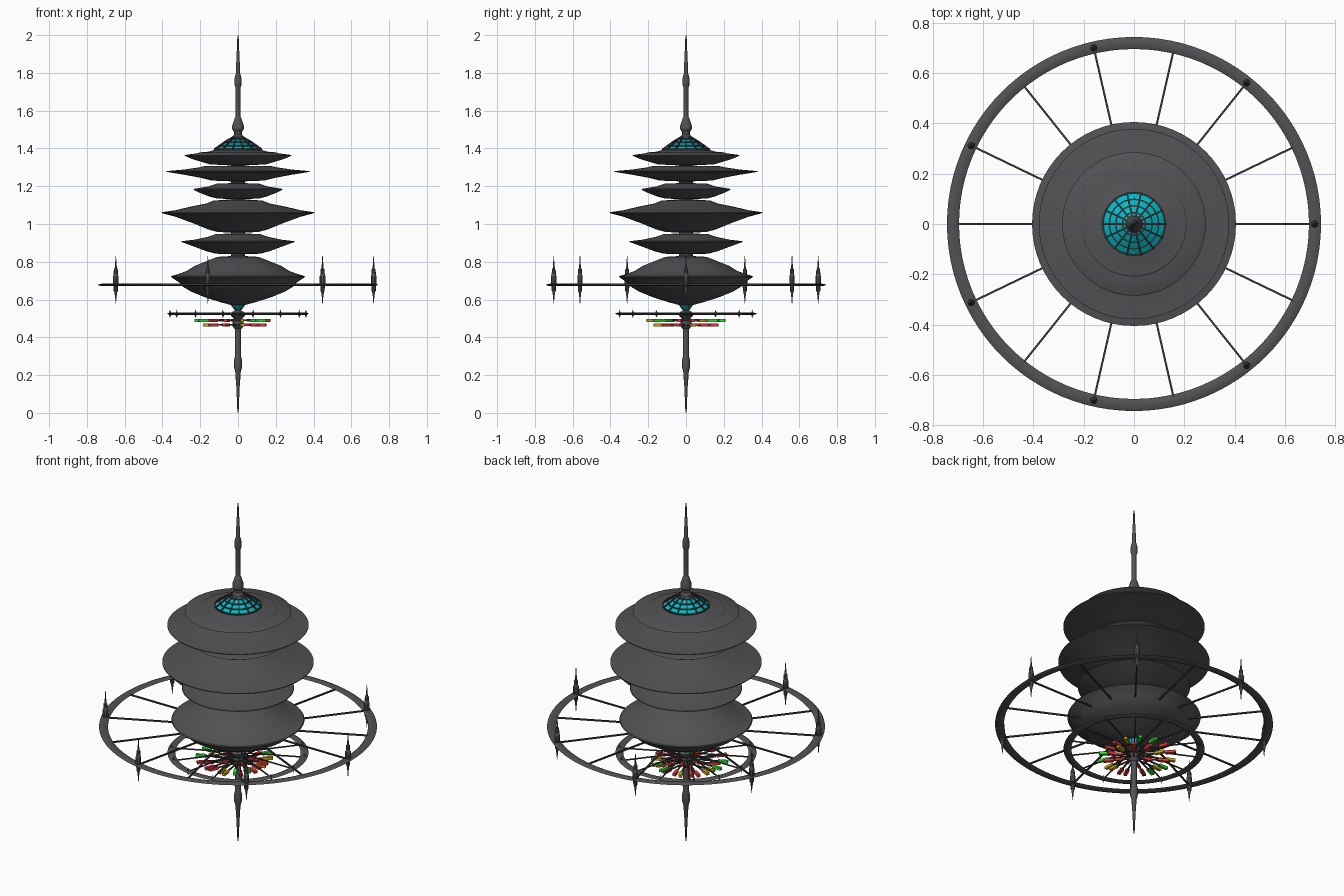
import bpy, bmesh, math
from mathutils import Vector, Matrix

if "Cube" in bpy.data.objects:
    bpy.data.objects.remove(bpy.data.objects["Cube"])


def colour(name, rgb):
    m = bpy.data.materials.new(name)
    m.diffuse_color = (*rgb, 1)
    m.use_nodes = True
    m.node_tree.nodes["Principled BSDF"].inputs["Base Color"].default_value = m.diffuse_color
    return m


HULL = colour("dark grey metal", (0.085, 0.085, 0.09))
TRIM = colour("charcoal trim", (0.045, 0.045, 0.048))
GLASS = colour("cyan glass", (0.0, 0.50, 0.58))
GREEN = colour("green light", (0.03, 0.75, 0.04))
RED = colour("red light", (0.75, 0.04, 0.04))
YELLOW = colour("yellow light", (0.55, 0.38, 0.01))


def finish(name, bm, mat, angle=None):
    bmesh.ops.recalc_face_normals(bm, faces=bm.faces)
    me = bpy.data.meshes.new(name)
    bm.to_mesh(me)
    bm.free()
    me.materials.append(mat)
    ob = bpy.data.objects.new(name, me)
    bpy.context.collection.objects.link(ob)
    if angle:
        bpy.ops.object.select_all(action='DESELECT')
        ob.select_set(True)
        bpy.context.view_layer.objects.active = ob
        bpy.ops.object.shade_smooth_by_angle(angle=math.radians(angle))
    return ob


def lathe(bm, profile, n, centre=(0, 0, 0), closed=False):
    """Revolve (radius, height) points about a vertical axis."""
    c = Vector(centre)
    rings = []
    for r, z in profile:
        rings.append([bm.verts.new(c + Vector((r * math.cos(t), r * math.sin(t), z)))
                      for t in (2 * math.pi * i / n for i in range(n))])
    pairs = list(zip(rings, rings[1:]))
    if closed:
        pairs.append((rings[-1], rings[0]))
    for a, b in pairs:
        for i in range(n):
            j = (i + 1) % n
            bm.faces.new((a[i], a[j], b[j], b[i]))
    if not closed:
        bm.faces.new(rings[0])
        bm.faces.new(rings[-1])


def bar(bm, p, q, w, h):
    """Box beam from p to q."""
    p, q = Vector(p), Vector(q)
    d = q - p
    x = d.normalized()
    y = Vector((0, 0, 1)).cross(x).normalized()
    z = x.cross(y)
    rot = Matrix((x, y, z)).transposed().to_4x4()
    m = Matrix.Translation((p + q) / 2) @ rot @ Matrix.Diagonal((d.length, w, h, 1))
    bmesh.ops.create_cube(bm, size=1, matrix=m)


def polar(r, t, z):
    return (r * math.cos(t), r * math.sin(t), z)


def turned(name, profile, mat=HULL, n=64, angle=25):
    bm = bmesh.new()
    lathe(bm, profile, n)
    return finish(name, bm, mat, angle)


# Stacked saucer decks, top to bottom
decks = [
    [(.12, 1.395), (.155, 1.383), (.205, 1.379), (.21, 1.375), (.278, 1.366),
     (.285, 1.362), (.24, 1.343), (.19, 1.328), (.15, 1.316), (.04, 1.31)],
    [(.04, 1.308), (.18, 1.306), (.21, 1.299), (.29, 1.288), (.378, 1.28),
     (.378, 1.276), (.28, 1.26), (.2, 1.245), (.14, 1.23), (.04, 1.226)],
    [(.04, 1.216), (.11, 1.214), (.16, 1.198), (.23, 1.187), (.236, 1.182),
     (.2, 1.164), (.15, 1.145), (.11, 1.135), (.04, 1.132)],
    [(.04, 1.13), (.13, 1.124), (.17, 1.108), (.26, 1.09), (.33, 1.073), (.405, 1.062),
     (.405, 1.058), (.33, 1.038), (.24, 1.005), (.16, .972), (.11, .958), (.04, .954)],
    [(.04, .95), (.12, .946), (.16, .932), (.23, .917), (.298, .909), (.3, .905),
     (.24, .883), (.17, .857), (.12, .843), (.04, .84)],
    [(.04, .83), (.11, .826), (.16, .806), (.23, .778), (.27, .752), (.325, .732),
     (.352, .725), (.356, .72), (.31, .69), (.29, .667), (.25, .643), (.18, .614),
     (.1, .588), (.04, .572)],
]
for i, profile in enumerate(decks):
    turned(f"saucer_deck_{i + 1}", profile)

# Central column and the hub beneath
turned("core_column", [(.036, .58), (.036, 1.39)], TRIM, 24)
turned("lower_hub", [(.012, .545), (.02, .54), (.038, .53), (.038, .515), (.022, .50),
                     (.03, .49), (.03, .46), (.018, .445)], HULL, 24)

# Masts
turned("upper_mast", [(.04, 1.45), (.02, 1.475), (.02, 1.485), (.031, 1.503), (.031, 1.52),
                      (.018, 1.56), (.013, 1.57), (.013, 1.72), (.019, 1.74), (.019, 1.77),
                      (.011, 1.80), (.011, 1.85), (.009, 1.86), (.008, 1.91), (.005, 1.92),
                      (.004, 1.98), (.001, 2.0)], HULL, 16)
turned("lower_mast", [(.016, .48), (.016, .30), (.021, .28), (.021, .24), (.013, .21),
                      (.011, .15), (.009, .14), (.008, .09), (.005, .08), (.004, .02),
                      (.001, 0)], HULL, 16)

# Glazed roof and lower lantern
turned("roof_glass", [(.124, 1.395), (.072, 1.432), (.03, 1.458)], GLASS, 28)
turned("lantern_glass", [(.04, .576), (.026, .555), (.012, .54)], GLASS, 28)
bm = bmesh.new()
for k in range(14):
    t = math.tau * k / 14
    bar(bm, polar(.126, t, 1.396), polar(.072, t, 1.434), .007, .008)
    bar(bm, polar(.072, t, 1.434), polar(.025, t, 1.462), .007, .008)
    bar(bm, polar(.041, t, .577), polar(.014, t, .541), .003, .003)
for r, z in ((.124, 1.397), (.098, 1.415), (.072, 1.433), (.045, 1.45)):
    lathe(bm, [(r - .003, z - .004), (r + .003, z - .004), (r + .003, z + .003),
               (r - .003, z + .003)], 28, closed=True)
finish("roof_ribs", bm, TRIM)


# Spoked rings
def spoked_ring(name, r_in, r_out, z, thick, hub, width):
    bm = bmesh.new()
    mid, h = (r_in + r_out) / 2, thick / 2
    q = (r_out - r_in) / 4
    lathe(bm, [(r_in, z), (mid - q, z + h * .8), (mid, z + h), (mid + q, z + h * .8),
               (r_out, z), (mid + q, z - h * .8), (mid, z - h), (mid - q, z - h * .8)],
          96, closed=True)
    finish(name, bm, HULL, 50)
    bm = bmesh.new()
    for k in range(14):
        t = math.tau * k / 14
        bar(bm, polar(hub, t, z), polar(mid, t, z), width, width)
    finish(name + "_spokes", bm, TRIM)


spoked_ring("outer_ring", .695, .743, .678, .012, .05, .008)
spoked_ring("inner_ring", .335, .377, .525, .012, .02, .006)


# Spindles standing on the rings
def spindles(name, count, radius, z, length, fat):
    shape = [(.1, -.5), (.2, -.40), (.5, -.26), (.75, -.24), (.8, -.12), (1, -.10),
             (1, .08), (.8, .10), (.7, .22), (.4, .24), (.2, .38), (.1, .5)]
    bm = bmesh.new()
    for k in range(count):
        lathe(bm, [(r * fat, s * length) for r, s in shape], 10,
              polar(radius, math.tau * k / count, z))
    finish(name, bm, HULL, 30)


spindles("outer_spindles", 7, .718, .705, .25, .015)
spindles("inner_spindles", 14, .36, .525, .046, .007)

# Two tiers of signal arms tipped with coloured lights
arms = bmesh.new()
lamps = {"green": (bmesh.new(), GREEN), "red": (bmesh.new(), RED),
         "yellow": (bmesh.new(), YELLOW)}
order = ["green", "red", "green", "yellow", "red"]
for tier, (count, z, near, extra) in enumerate(((15, .49, .167, .063), (11, .466, .15, .035))):
    for k in range(count):
        t = math.pi + math.tau * k / count
        reach = near + extra * abs(math.sin(t / 2))
        bar(arms, polar(.01, t, z), polar(reach - .005, t, z), .007, .007)
        key = order[(k * 2 + tier) % 5] if tier == 0 else ["yellow", "red", "red"][k % 3]
        bar(lamps[key][0], polar(reach - .055, t, z), polar(reach, t, z), .018, .015)
        if k % 3 == tier:
            bar(lamps["red"][0], polar(.06, t, z), polar(.1, t, z), .014, .013)
finish("signal_arms", arms, TRIM)
for key, (bm, mat) in lamps.items():
    finish(key + "_lights", bm, mat)
